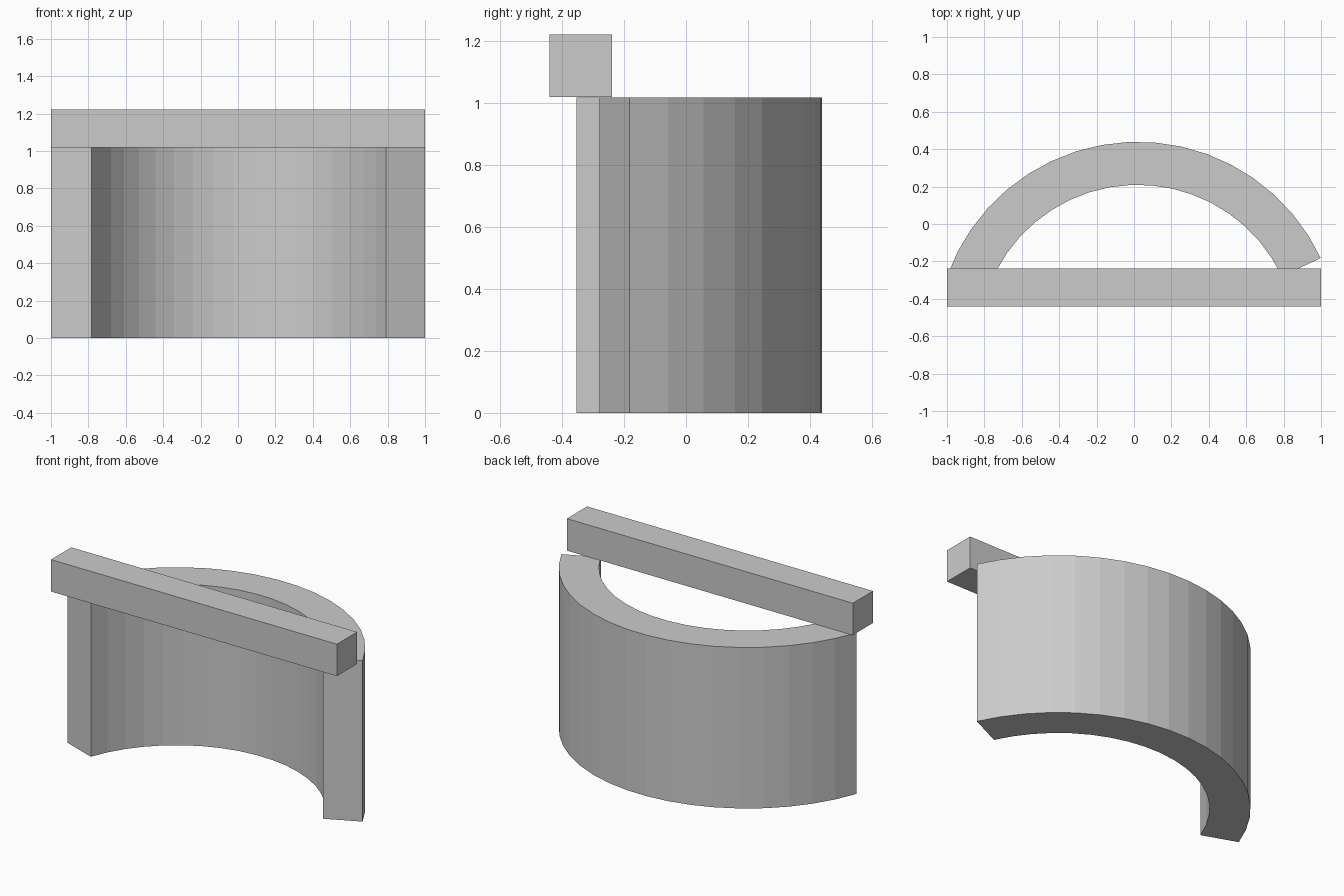
import bpy, bmesh
from math import radians, cos, sin

if "Cube" in bpy.data.objects:
    bpy.data.objects.remove(bpy.data.objects["Cube"])

WALL_H = 1.018
CENTRE = (0.0195, -0.6425)
R_IN, R_OUT = 0.852, 1.082
START, SWEEP, STEPS = radians(25.2), radians(135), 18


def make_object(name, bm):
    bmesh.ops.recalc_face_normals(bm, faces=bm.faces)
    mesh = bpy.data.meshes.new(name)
    bm.to_mesh(mesh)
    bm.free()
    obj = bpy.data.objects.new(name, mesh)
    bpy.context.collection.objects.link(obj)
    return obj


# Curved wall: rectangular cross-section swept round an arc
bm = bmesh.new()
section = [bm.verts.new((CENTRE[0] + r * cos(START), CENTRE[1] + r * sin(START), z))
           for r, z in ((R_IN, 0), (R_OUT, 0), (R_OUT, WALL_H), (R_IN, WALL_H))]
end = bm.faces.new(section)
ring_edges = list(end.edges)
result = bmesh.ops.spin(bm, geom=ring_edges, cent=(*CENTRE, 0), axis=(0, 0, 1),
                        angle=SWEEP, steps=STEPS, use_duplicate=False)
last = [g for g in result["geom_last"] if isinstance(g, bmesh.types.BMEdge)]
bmesh.ops.contextual_create(bm, geom=last)
bmesh.ops.remove_doubles(bm, verts=bm.verts, dist=1e-5)
wall = make_object("curved_wall", bm)

# Straight beam resting across the open ends
bm = bmesh.new()
bmesh.ops.create_cube(bm, size=1)
bmesh.ops.scale(bm, vec=(2.0, 0.202, 0.202), verts=bm.verts)
bmesh.ops.translate(bm, vec=(0, -0.339, WALL_H + 0.102), verts=bm.verts)
beam = make_object("front_beam", bm)
